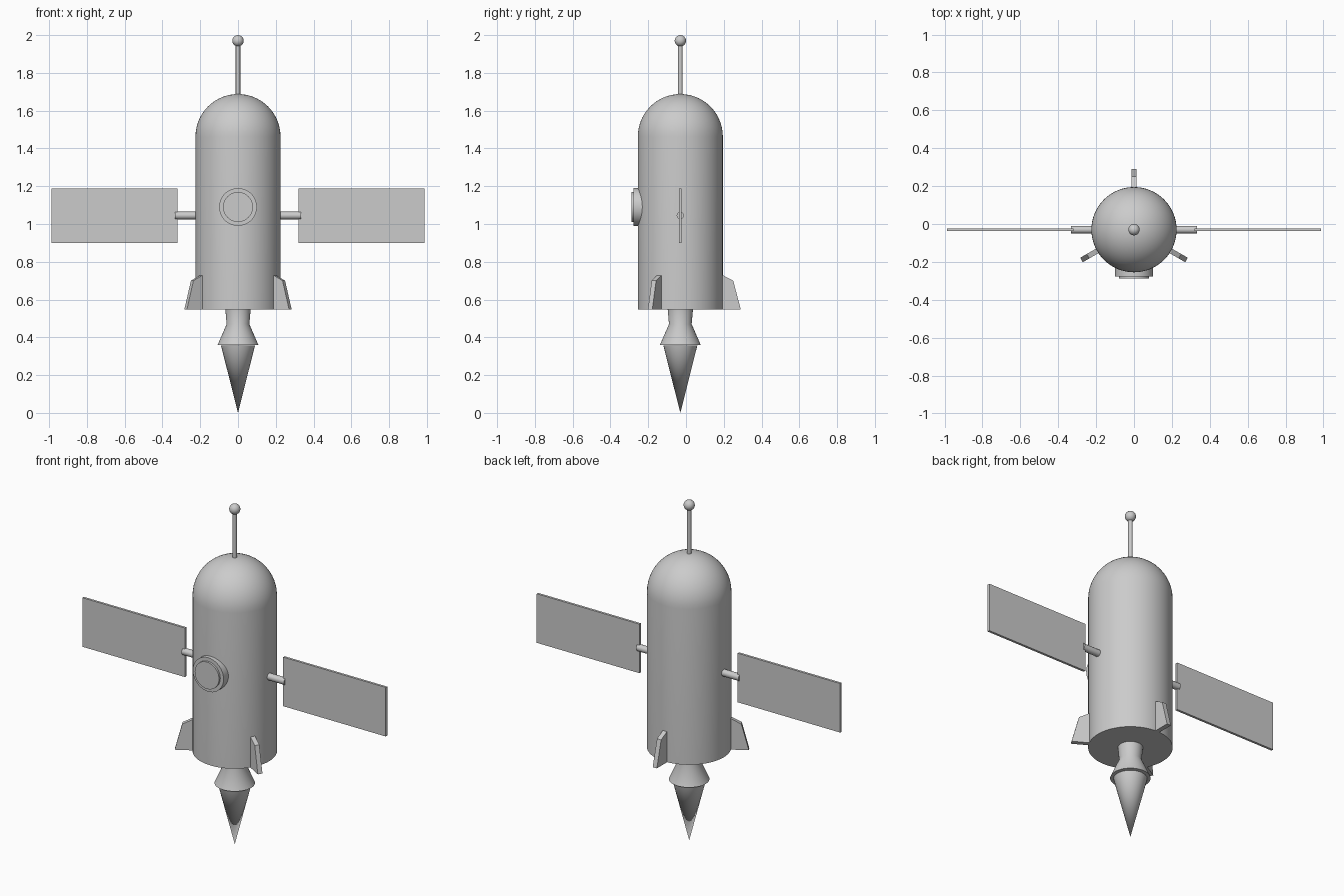
import bpy, math
from mathutils import Vector

if "Cube" in bpy.data.objects:
    bpy.data.objects.remove(bpy.data.objects["Cube"])

AXIS_Y = -0.03   # the hull axis sits slightly forward of the origin

grey = bpy.data.materials.new("plain grey")
grey.diffuse_color = (0.6, 0.6, 0.6, 1)
grey.use_nodes = True
grey.node_tree.nodes["Principled BSDF"].inputs["Base Color"].default_value = grey.diffuse_color


def finish(name, smooth=True):
    ob = bpy.context.object
    ob.name = name
    ob.data.materials.append(grey)
    if smooth:
        bpy.ops.object.shade_smooth_by_angle(angle=math.radians(35))
    return ob


def rod(name, a, b, r, sides=32):
    """Cylinder between two points."""
    a, b = Vector(a), Vector(b)
    bpy.ops.mesh.primitive_cylinder_add(vertices=sides, radius=r, depth=(b - a).length,
                                        location=(a + b) / 2)
    bpy.context.object.rotation_euler = (b - a).to_track_quat('Z', 'Y').to_euler()
    return finish(name)


def mesh(name, verts, faces, smooth=True):
    me = bpy.data.meshes.new(name)
    me.from_pydata(verts, [], faces)
    ob = bpy.data.objects.new(name, me)
    bpy.context.collection.objects.link(ob)
    bpy.ops.object.select_all(action='DESELECT')
    bpy.context.view_layer.objects.active = ob
    ob.select_set(True)
    return finish(name, smooth)


def lathe(name, profile, sides=48):
    """Turn (radius, z) points, listed bottom to top, round the hull axis and cap the ends."""
    verts, faces, n = [], [], len(profile)
    for r, z in profile:
        for i in range(sides):
            t = 2 * math.pi * i / sides
            verts.append((r * math.cos(t), AXIS_Y + r * math.sin(t), z))
    for k in range(n - 1):
        for i in range(sides):
            j = (i + 1) % sides
            faces.append((k * sides + i, k * sides + j, (k + 1) * sides + j, (k + 1) * sides + i))
    faces.append(tuple(reversed(range(sides))))
    faces.append(tuple(range((n - 1) * sides, n * sides)))
    return mesh(name, verts, faces)


# Hull with domed nose
R, Z0, Z1 = 0.225, 0.548, 1.463
dome = [(max(R * math.cos(a), 0.001), Z1 + R * math.sin(a))
        for a in (math.pi / 2 * i / 14 for i in range(15))]
lathe("hull", [(R, Z0)] + dome, 64)

# Engine nozzle
lathe("nozzle", [(0.108, 0.36), (0.06, 0.47), (0.068, 0.56)])

# Exhaust flame
bpy.ops.mesh.primitive_cone_add(vertices=32, radius1=0.09, radius2=0, depth=0.357,
                                location=(0, AXIS_Y, 0.1785), rotation=(math.pi, 0, 0))
finish("flame")

# Antenna
rod("antenna_rod", (0, AXIS_Y, 1.66), (0, AXIS_Y, 1.96), 0.012, 12)
bpy.ops.mesh.primitive_uv_sphere_add(segments=24, ring_count=16, radius=0.03,
                                     location=(0, AXIS_Y, 1.97))
finish("antenna_ball")

# Porthole on the front
rod("porthole_frame", (0, AXIS_Y - 0.18, 1.09), (0, AXIS_Y - 0.247, 1.09), 0.1, 40)
rod("porthole_glass", (0, AXIS_Y - 0.2, 1.09), (0, AXIS_Y - 0.259, 1.09), 0.079, 40)

# Solar panels on struts
for side, s in (("right", 1), ("left", -1)):
    rod(side + "_strut", (s * 0.2, AXIS_Y, 1.045), (s * 0.333, AXIS_Y, 1.045), 0.02, 12)
    bpy.ops.mesh.primitive_cube_add(size=1, location=(s * 0.653, AXIS_Y, 1.043))
    bpy.context.object.scale = (0.667, 0.014, 0.288)
    finish(side + "_solar_panel", False)

# Three fins round the base
outline = [(0.2, Z0), (0.32, Z0), (0.28, 0.70), (0.228, 0.727), (0.2, 0.727)]
m = len(outline)
for k, deg in enumerate((90, 210, 330)):
    c, s = math.cos(math.radians(deg)), math.sin(math.radians(deg))
    verts = [(r * c - t * s, AXIS_Y + r * s + t * c, z)
             for t in (-0.0135, 0.0135) for r, z in outline]
    faces = [tuple(range(m)), tuple(reversed(range(m, 2 * m)))]
    faces += [((i + 1) % m, i, m + i, m + (i + 1) % m) for i in range(m)]
    mesh(f"fin_{k + 1}", verts, faces, False)
